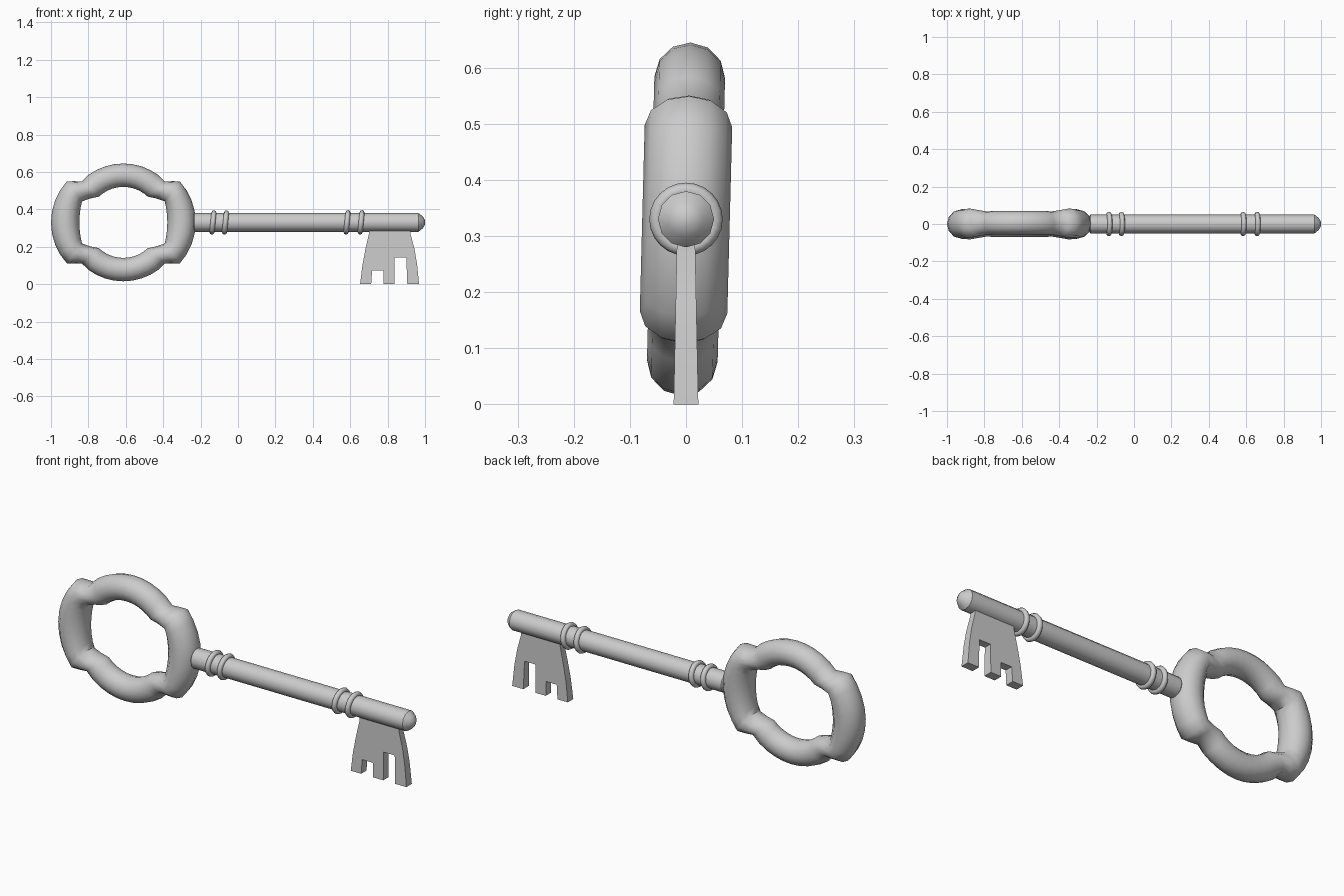
import bpy
from math import sin, cos, pi, radians
from mathutils import Vector, Matrix

if "Cube" in bpy.data.objects:
    bpy.data.objects.remove(bpy.data.objects["Cube"])

CZ = 0.33     # height of the key's long axis
BX = -0.613   # centre of the bow


def make(name, verts, faces, angle=40):
    me = bpy.data.meshes.new(name)
    me.from_pydata([tuple(v) for v in verts], [], faces)
    ob = bpy.data.objects.new(name, me)
    bpy.context.collection.objects.link(ob)
    bpy.ops.object.select_all(action='DESELECT')
    ob.select_set(True)
    bpy.context.view_layer.objects.active = ob
    bpy.ops.object.mode_set(mode='EDIT')
    bpy.ops.mesh.select_all(action='SELECT')
    bpy.ops.mesh.normals_make_consistent(inside=False)
    bpy.ops.object.mode_set(mode='OBJECT')
    bpy.ops.object.shade_smooth_by_angle(angle=radians(angle))
    return ob


def skin(rings, closed):
    """Quads between successive rings of points."""
    n, m = len(rings[0]), len(rings)
    verts = [v for r in rings for v in r]
    faces = [(i * n + j, i * n + (j + 1) % n,
              (i + 1) % m * n + (j + 1) % n, (i + 1) % m * n + j)
             for i in range(m if closed else m - 1) for j in range(n)]
    if not closed:
        faces += [tuple(range(n)), tuple(range((m - 1) * n, m * n))]
    return verts, faces


# Bow: tube with wide side lobes and narrower top and bottom lobes
# per station: outer angle, inner angle, outer radius, inner radius, half depth
quarter = [(a, a * 0.75, 0.387 - 0.014 * (a / 36) ** 2,
            0.235 + 0.013 * (a / 36) ** 2, 0.078) for a in (0, 9, 18, 27, 36)]
quarter += [(40, 36, 0.343, 0.218, 0.070), (44.5, 46.5, 0.312, 0.190, 0.063)]
quarter += [(a, a, 0.315, 0.19, 0.063) for a in (54, 63, 72, 81, 90)]
half = quarter + [(180 - a, 180 - b, r, s, h) for a, b, r, s, h in quarter[-2::-1]]
full = half + [(360 - a, 360 - b, r, s, h) for a, b, r, s, h in half[-2:0:-1]]
rings = []
for a, b, ro, ri, h in full:
    po = Vector((cos(radians(a)), 0, sin(radians(a)))) * ro
    pi_ = Vector((cos(radians(b)), 0, sin(radians(b)))) * ri
    rings.append([pi_.lerp(po, 0.5 + 0.5 * cos(t)) + Vector((0, h * sin(t), 0))
                  for t in (2 * pi * k / 12 for k in range(12))])
bow = make("bow", *skin(rings, True), angle=50)
bow.location = (BX, 0, CZ)
bow.rotation_euler = (radians(-1.5), 0, 0)

# Shaft: lathed bar with a bevelled, blunt tip
profile = [(-0.245, 0.035), (-0.232, 0.05), (0.965, 0.05), (0.988, 0.032), (1.0, 0.012)]
rings = [[(x, r * cos(2 * pi * k / 12), CZ + r * sin(2 * pi * k / 12))
          for k in range(12)] for x, r in profile]
make("shaft", *skin(rings, False), angle=35)

# Collars: four slightly leaning thin rings
for i, x in enumerate((-0.134, -0.067, 0.583, 0.658)):
    m = Matrix.Translation((x, 0, CZ)) @ Matrix.Rotation(0.1, 4, 'Y')
    rings = []
    for k in range(24):
        u = 2 * pi * k / 24
        rings.append([m @ Vector((0.0135 * sin(v),
                                  (0.052 + 0.0135 * cos(v)) * cos(u),
                                  (0.052 + 0.0135 * cos(v)) * sin(u)))
                      for v in (2 * pi * j / 8 for j in range(8))])
    make(f"collar_{i + 1}", *skin(rings, True), angle=60)

# Bit: flared plate with two notches, thicker towards the bottom
outline = [(0.70, 0.30), (0.70, 0.27), (0.682, 0.19), (0.665, 0.10), (0.653, 0),
           (0.712, 0), (0.717, 0.073), (0.778, 0.073), (0.778, 0), (0.837, 0),
           (0.837, 0.143), (0.90, 0.143), (0.905, 0), (0.968, 0),
           (0.957, 0.11), (0.943, 0.19), (0.922, 0.27), (0.922, 0.30)]
rings = [[(x, s * (0.022 - 0.02 * z), z) for x, z in outline] for s in (-1, 1)]
make("bit", *skin(rings, False), angle=20)
